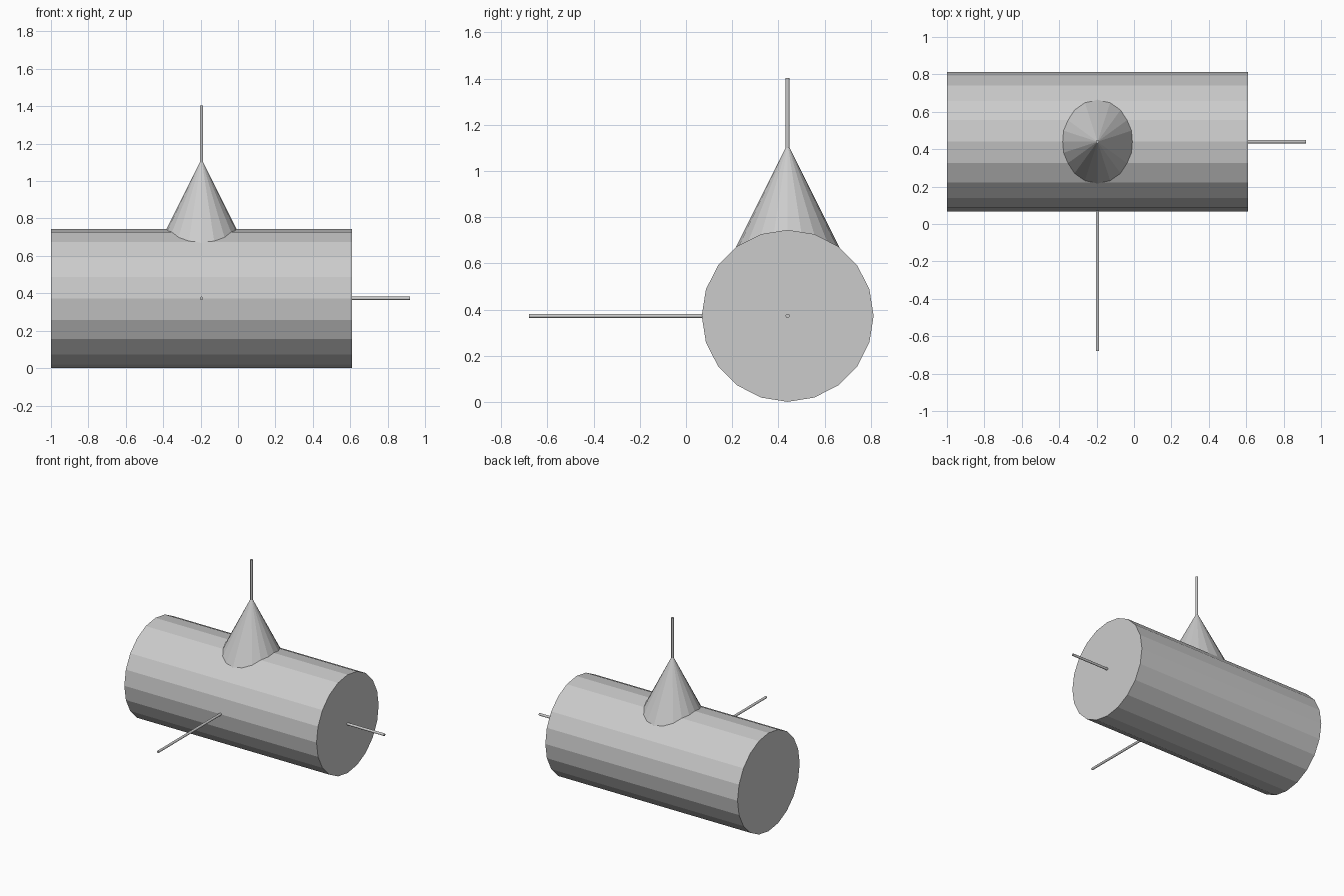
import bpy
from math import pi
from mathutils import Vector

if "Cube" in bpy.data.objects:
    bpy.data.objects.remove(bpy.data.objects["Cube"])

ORIGIN = Vector((-0.195, 0.44, 0.373))  # where the three axes meet
R = 0.372


def cone(name, sides, r1, r2, start, direction, length):
    """Flat-shaded cone or cylinder from a start point along a direction."""
    d = Vector(direction)
    bpy.ops.mesh.primitive_cone_add(
        vertices=sides, radius1=r1, radius2=r2, depth=length,
        location=start + d * length / 2,
        rotation=d.to_track_quat('Z', 'Y').to_euler())
    obj = bpy.context.object
    obj.name = name
    return obj


# Horizontal cylinder with an upright cone fused into its top
body = cone("cylinder_body", 20, R, R, Vector((-1, ORIGIN.y, ORIGIN.z)), (1, 0, 0), 1.61)
spike = cone("cone", 20, R, 0, ORIGIN, (0, 0, 1), 0.745)
fuse = body.modifiers.new("fuse_cone", 'BOOLEAN')
fuse.operation = 'UNION'
fuse.solver = 'EXACT'
fuse.object = spike
bpy.context.view_layer.objects.active = body
bpy.ops.object.modifier_apply(modifier=fuse.name)
bpy.data.objects.remove(spike, do_unlink=True)

# Thin axis rods
for name, direction, length in (
        ("front_rod", (0, -1, 0), 1.12),
        ("side_rod", (1, 0, 0), 1.115),
        ("top_rod", (0, 0, 1), 1.03)):
    cone(name, 12, 0.009, 0.009, ORIGIN, direction, length)
